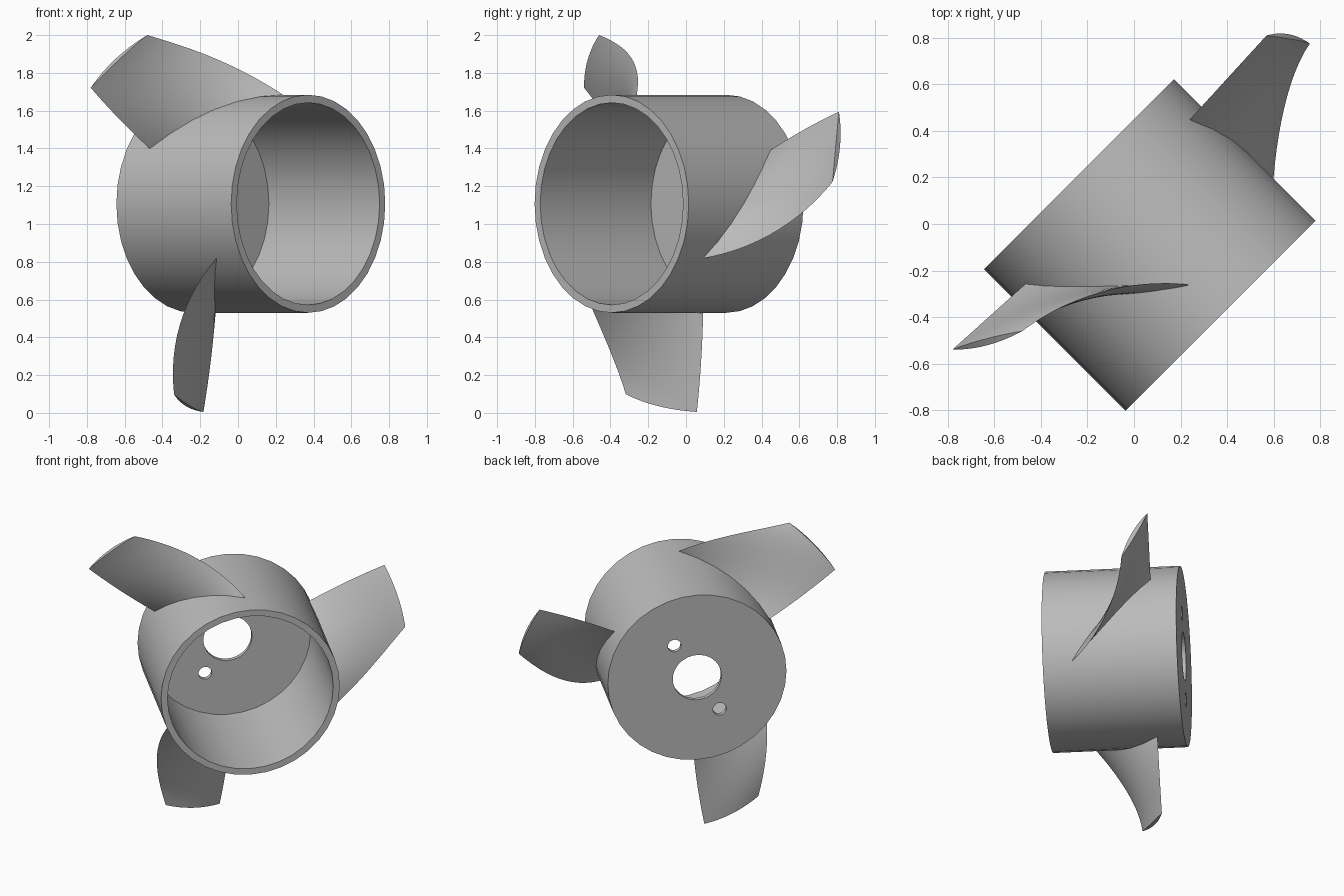
import bpy
import bmesh
from math import sin, cos, radians, hypot
from mathutils import Matrix, Vector

old = bpy.data.objects.get("Cube")
if old:
    bpy.data.objects.remove(old, do_unlink=True)

# One plain grey material
grey = bpy.data.materials.new("plain_grey")
grey.use_nodes = True
tone = (0.5, 0.5, 0.5, 1)
grey.diffuse_color = tone
grey.node_tree.nodes["Principled BSDF"].inputs["Base Color"].default_value = tone

# Rotor frame: local z runs along the hub axis towards the open end
FRAME = (Matrix.Translation((-0.011, -0.011, 1.107))
         @ Matrix.Rotation(radians(45), 4, 'Z')
         @ Matrix.Rotation(radians(90), 4, 'X'))

OUTER, INNER, TIP = 0.577, 0.535, 1.104
BACK, FRONT, PLATE = -0.318, 0.541, 0.03
SEGMENTS = 36


def make_object(name, bm):
    bmesh.ops.recalc_face_normals(bm, faces=bm.faces)
    mesh = bpy.data.meshes.new(name)
    bm.to_mesh(mesh)
    bm.free()
    mesh.materials.append(grey)
    ob = bpy.data.objects.new(name, mesh)
    bpy.context.collection.objects.link(ob)
    ob.matrix_world = FRAME
    return ob


def activate(ob):
    bpy.ops.object.select_all(action='DESELECT')
    ob.select_set(True)
    bpy.context.view_layer.objects.active = ob


def bridge(bm, a, b):
    n = len(a)
    for i in range(n):
        j = (i + 1) % n
        bm.faces.new((a[i], a[j], b[j], b[i]))


# Hub: open cup with a bored back plate, turned from a closed profile
def make_hub():
    bore = 0.157
    profile = [(bore, BACK), (OUTER, BACK), (OUTER, FRONT), (INNER, FRONT),
               (INNER, BACK + PLATE), (bore, BACK + PLATE)]
    bm = bmesh.new()
    rings = []
    for r, t in profile:
        turn = [radians(360 * i / SEGMENTS) for i in range(SEGMENTS)]
        rings.append([bm.verts.new((r * cos(a), r * sin(a), t)) for a in turn])
    for i, ring in enumerate(rings):
        bridge(bm, ring, rings[(i + 1) % len(rings)])
    return make_object("hub", bm)


# Two bolt holes through the back plate
def drill(hub):
    for side in (0, 180):
        a = radians(58 + side)
        bm = bmesh.new()
        place = Matrix.Translation((0.275 * cos(a), 0.275 * sin(a), BACK))
        bmesh.ops.create_cone(bm, cap_ends=True, segments=20, radius1=0.043,
                              radius2=0.043, depth=0.2, matrix=place)
        cutter = make_object("bolt_hole_cutter", bm)
        cutter.hide_render = True
        mod = hub.modifiers.new("bolt_hole", 'BOOLEAN')
        mod.operation = 'DIFFERENCE'
        mod.solver = 'EXACT'
        mod.object = cutter
        activate(hub)
        bpy.ops.object.modifier_apply(modifier=mod.name)
        bpy.data.objects.remove(cutter, do_unlink=True)


# Blade: lens sections wrapped round the axis, twisting from root to tip
def blade_section(r, spin, steps=14):
    v = (r - OUTER) / (TIP - OUTER)
    bow = v * (1 - v)
    lead_a, lead_t = 90 + 36 * v + 13 * bow, 0.354 - 0.368 * v - 0.28 * bow
    trail_a, trail_t = 149.6 - 3.4 * v, -0.148 - 0.022 * v
    run, rise = r * radians(trail_a - lead_a), trail_t - lead_t
    chord = hypot(run, rise)

    def point(s, side):
        thick = side * 4 * s * (1 - s) * (0.02 - 0.005 * v)
        a = radians(lead_a + (trail_a - lead_a) * s + spin) - thick * rise / chord / r
        t = lead_t + rise * s + thick * run / chord
        return Vector((r * cos(a), r * sin(a), t))

    upper = [point(i / steps, 1) for i in range(steps + 1)]
    lower = [point(i / steps, -1) for i in range(steps - 1, 0, -1)]
    return upper + lower


def make_blade(name, spin, rows=14):
    bm = bmesh.new()
    root = OUTER - 0.02
    loops = []
    for i in range(rows + 1):
        r = root + (TIP - root) * i / rows
        loops.append([bm.verts.new(p) for p in blade_section(r, spin)])
    for a, b in zip(loops, loops[1:]):
        bridge(bm, a, b)
    # Close the ends with strips across the section
    for loop in (loops[0], loops[-1]):
        n = len(loop)
        half = n // 2
        bm.faces.new((loop[0], loop[1], loop[-1]))
        for i in range(1, half - 1):
            bm.faces.new((loop[i], loop[i + 1], loop[n - i - 1], loop[n - i]))
        bm.faces.new((loop[half - 1], loop[half], loop[half + 1]))
    return make_object(name, bm)


hub = make_hub()
drill(hub)
parts = [hub]
for name, spin in (("upper_blade", 0), ("side_blade", -120), ("lower_blade", 120)):
    parts.append(make_blade(name, spin))

for ob in parts:
    activate(ob)
    bpy.ops.object.shade_smooth_by_angle(angle=radians(30))
